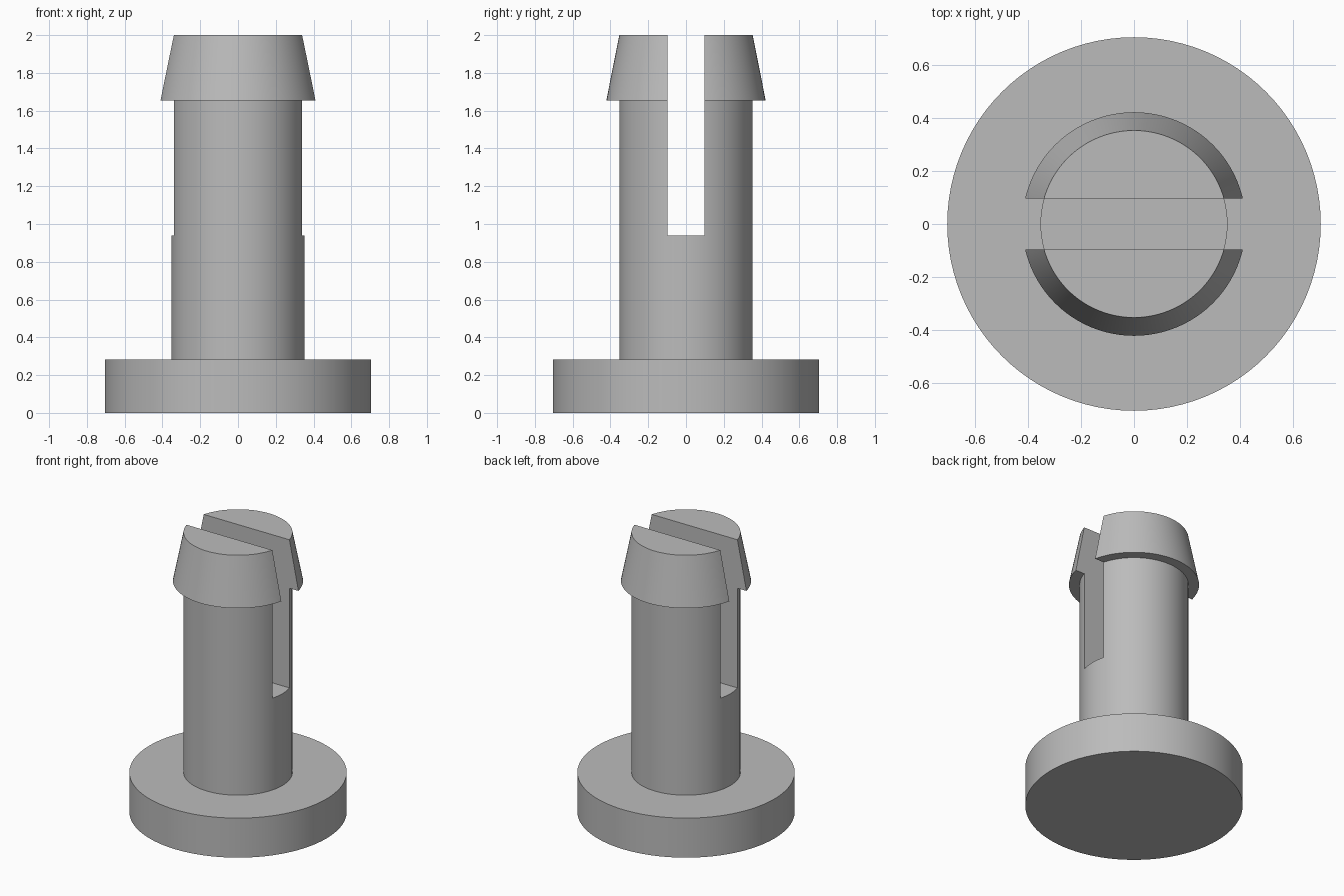
import bpy, bmesh, math

if "Cube" in bpy.data.objects:
    bpy.data.objects.remove(bpy.data.objects["Cube"])

SEGMENTS = 96
grey = bpy.data.materials.new("plain grey")
grey.diffuse_color = (0.5, 0.5, 0.5, 1)
grey.use_nodes = True
grey.node_tree.nodes["Principled BSDF"].inputs["Base Color"].default_value = grey.diffuse_color


def lathe(name, profile):
    """Spin a closed (radius, z) profile about the z axis."""
    bm = bmesh.new()
    rings = []
    for r, z in profile:
        rings.append([bm.verts.new((r * math.cos(a), r * math.sin(a), z))
                      for a in (2 * math.pi * i / SEGMENTS for i in range(SEGMENTS))])
    for low, high in zip(rings, rings[1:]):
        for i in range(SEGMENTS):
            j = (i + 1) % SEGMENTS
            bm.faces.new((low[i], low[j], high[j], high[i]))
    bm.faces.new(rings[0][::-1])
    bm.faces.new(rings[-1])
    mesh = bpy.data.meshes.new(name)
    bm.to_mesh(mesh)
    bm.free()
    mesh.materials.append(grey)
    obj = bpy.data.objects.new(name, mesh)
    bpy.context.collection.objects.link(obj)
    return obj


# Flanged pin: round foot, straight shaft, tapered snap head
pin = lathe("snap_pin", [(0.705, 0), (0.705, 0.283), (0.353, 0.283),
                         (0.353, 1.653), (0.422, 1.653), (0.353, 2.0)])

# Slot that splits the head and upper shaft, running along x
bpy.ops.mesh.primitive_cube_add(size=1, location=(0, 0, 1.54))
slot = bpy.context.object
slot.name = "slot_cutter"
slot.scale = (2, 0.194, 1.2)
slot.data.materials.append(grey)
slot.hide_render = True
slot.hide_set(True)

cut = pin.modifiers.new("slot", 'BOOLEAN')
cut.operation = 'DIFFERENCE'
cut.solver = 'EXACT'
cut.object = slot

# Apply the cut, then smooth the round walls and keep the edges sharp
bpy.context.view_layer.objects.active = pin
pin.select_set(True)
bpy.ops.object.modifier_apply(modifier=cut.name)
bpy.data.objects.remove(slot)
bpy.ops.object.shade_smooth_by_angle(angle=math.radians(30))
